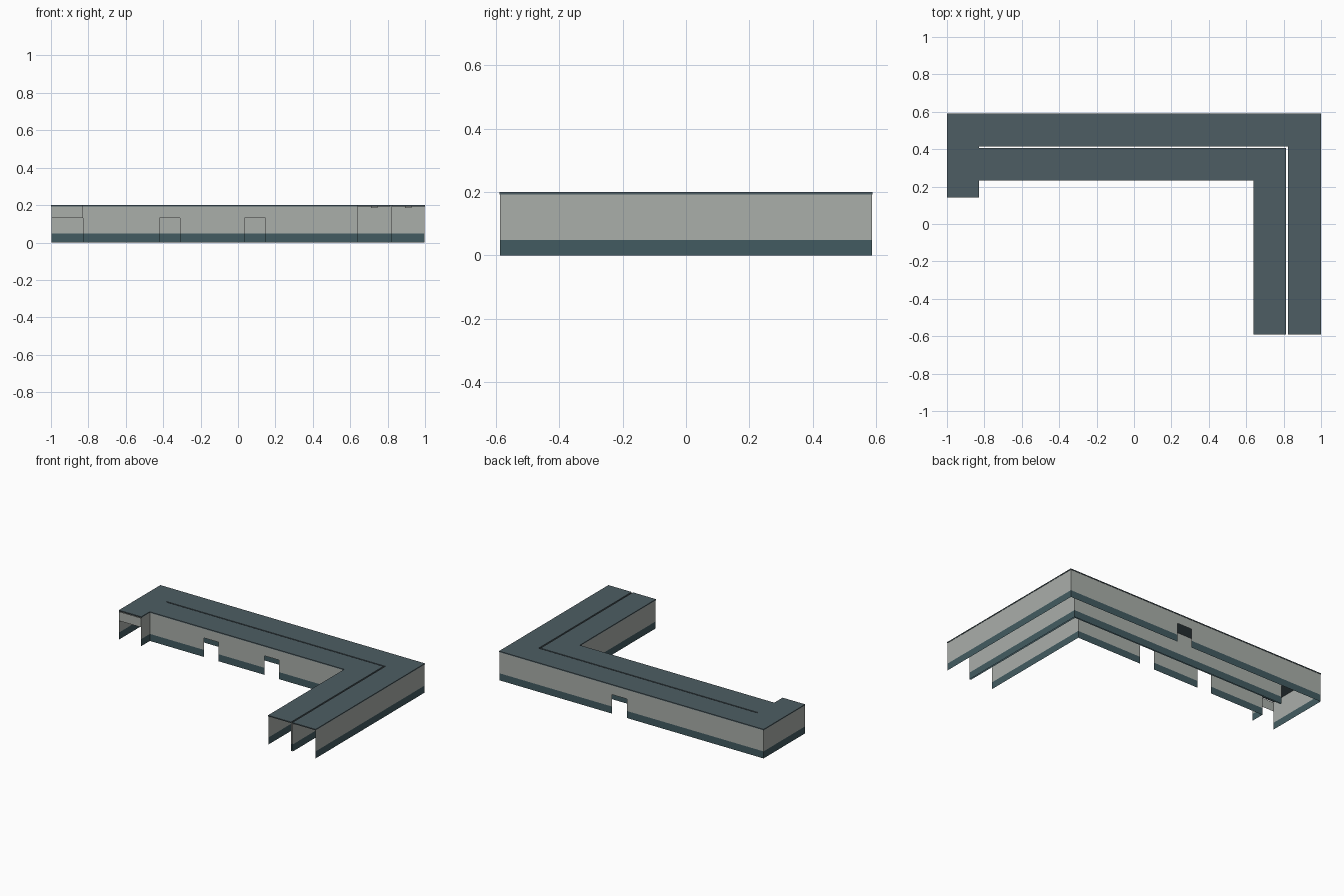
import bpy, bmesh
from mathutils import Vector

if "Cube" in bpy.data.objects:
    bpy.data.objects.remove(bpy.data.objects["Cube"])


def mat(name, rgb):
    m = bpy.data.materials.new(name)
    m.diffuse_color = (*rgb, 1)
    m.use_nodes = True
    m.node_tree.nodes["Principled BSDF"].inputs["Base Color"].default_value = m.diffuse_color
    return m


WALL = mat("pale grey wall", (0.40, 0.425, 0.40))
BASE = mat("slate skirting", (0.055, 0.105, 0.12))
ROOF = mat("dark slate roof", (0.075, 0.11, 0.125))

H, BAND, DOOR = 0.193, 0.048, 0.13   # wall top, skirting top, door head


def finish(bm, name, mats):
    me = bpy.data.meshes.new(name)
    bm.to_mesh(me)
    bm.free()
    for m in mats:
        me.materials.append(m)
    ob = bpy.data.objects.new(name, me)
    bpy.context.collection.objects.link(ob)
    return ob


def wall(name, path, doors={}):
    """Sheet wall along a path; doors = {segment: [(start, end) distances]}."""
    bm = bmesh.new()
    for i, (a, b) in enumerate(zip(path, path[1:])):
        a, b = Vector(a), Vector(b)
        length = (b - a).length
        d = (b - a) / length
        gaps = doors.get(i, [])
        cuts = sorted({0, length, *[v for g in gaps for v in g]})
        for s, e in zip(cuts, cuts[1:]):
            for z0, z1 in ((0, BAND), (BAND, DOOR), (DOOR, H)):
                if z1 <= DOOR and any(g[0] <= s and e <= g[1] for g in gaps):
                    continue
                p, q = a + d * s, a + d * e
                f = bm.faces.new([bm.verts.new((v.x, v.y, z)) for v, z in
                                  ((p, z0), (q, z0), (q, z1), (p, z1))])
                f.material_index = 1 if z1 <= BAND else 0
    bmesh.ops.remove_doubles(bm, verts=bm.verts, dist=1e-5)
    return finish(bm, name, (WALL, BASE))


# plan lines
X1, XO, XI, X0 = 0.998, 0.824, 0.642, 0.814
YB, YF = 0.588, -0.588
MO, MI = 0.415, 0.407
IN, STUB, XS = 0.234, 0.138, -0.83

# outer wall, with the back door
wall("outer_wall", [(-X1, STUB), (-X1, YB), (X1, YB), (X1, YF)],
     {1: [(X1 + 0.035, X1 + 0.147)]})

# pair of middle walls closed at the left end
wall("middle_wall", [(XO, YF), (XO, MO), (XS, MO), (XS, MI), (X0, MI), (X0, YF)])

# inner wall, with two front doors
wall("inner_wall", [(XS, STUB), (XS, IN), (XI, IN), (XI, YF)],
     {1: [(-0.42 - XS, -0.31 - XS), (0.035 - XS, 0.147 - XS)]})

# lintel over the open stub end
wall("stub_lintel", [(-X1, STUB), (XS, STUB)], {0: [(0, XS + X1)]})

# roof slab with the narrow slot
outline = [(-1, 0.59), (1, 0.59), (1, -0.59), (XO, -0.59), (XO, MO), (XS, MO),
           (XS, MI), (X0, MI), (X0, -0.59), (0.64, -0.59), (0.64, 0.232),
           (XS, 0.232), (XS, 0.142), (-1, 0.142)]
bm = bmesh.new()
face = bm.faces.new([bm.verts.new((x, y, H)) for x, y in outline])
ext = bmesh.ops.extrude_face_region(bm, geom=[face], use_keep_orig=True)
bmesh.ops.translate(bm, vec=(0, 0, 0.2 - H),
                    verts=[g for g in ext["geom"] if isinstance(g, bmesh.types.BMVert)])
bmesh.ops.recalc_face_normals(bm, faces=bm.faces)
finish(bm, "roof", [ROOF])

# small ceiling lamps along both corridors
bm = bmesh.new()
spots = [(x, y) for x in (0.728, 0.911) for y in (-0.45, -0.2, 0.05)]
spots += [(-0.7 + 0.28 * i, y) for y in (0.32, 0.502) for i in range(5)]
for x, y in spots:
    r = bmesh.ops.create_cube(bm, size=1)["verts"]
    bmesh.ops.scale(bm, vec=(0.035, 0.035, 0.008), verts=r)
    bmesh.ops.translate(bm, vec=(x, y, H - 0.004), verts=r)
finish(bm, "ceiling_lamps", [WALL])
